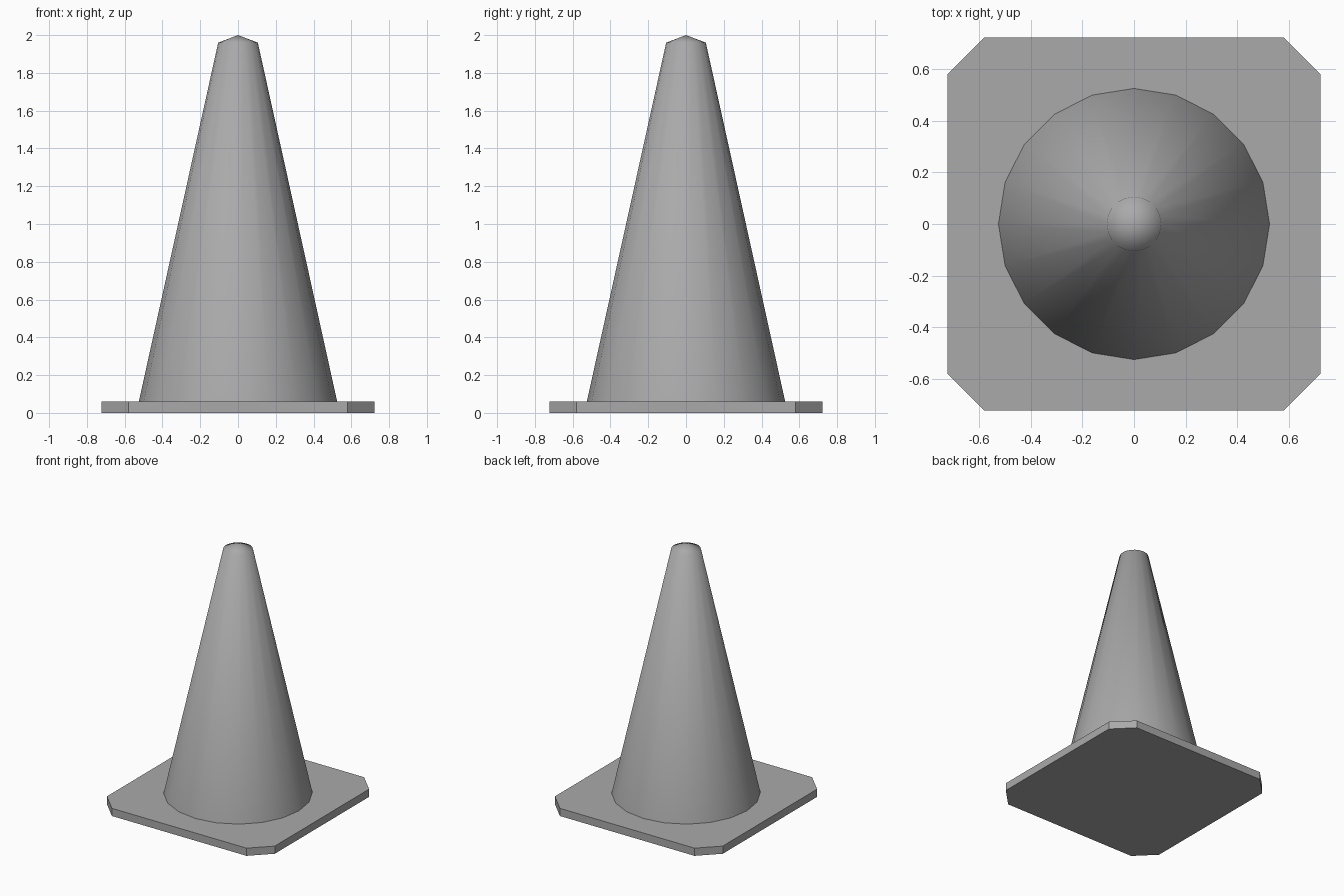
import bpy
import bmesh
from math import cos, sin, tau

cube = bpy.data.objects.get("Cube")
if cube:
    bpy.data.objects.remove(cube, do_unlink=True)

BASE_HALF, BASE_CUT, BASE_TOP = 0.723, 0.58, 0.06
SIDES = 20

# Single plain grey
grey = bpy.data.materials.new("plain_grey")
grey.use_nodes = True
grey.diffuse_color = (0.4, 0.4, 0.4, 1)
grey.node_tree.nodes["Principled BSDF"].inputs["Base Color"].default_value = grey.diffuse_color


def add_part(name, bm, smooth=False):
    bmesh.ops.recalc_face_normals(bm, faces=bm.faces)
    for face in bm.faces:
        face.smooth = smooth
    mesh = bpy.data.meshes.new(name)
    bm.to_mesh(mesh)
    bm.free()
    mesh.materials.append(grey)
    obj = bpy.data.objects.new(name, mesh)
    bpy.context.collection.objects.link(obj)
    return obj


# Square foot plate with cut corners
bm = bmesh.new()
outline = []
for sx, sy in ((1, 1), (-1, 1), (-1, -1), (1, -1)):
    corner = [(sx * BASE_HALF, sy * BASE_CUT), (sx * BASE_CUT, sy * BASE_HALF)]
    outline += corner if sx * sy > 0 else corner[::-1]
foot = bm.faces.new([bm.verts.new((x, y, 0)) for x, y in outline])
raised = bmesh.ops.extrude_face_region(bm, geom=[foot], use_keep_orig=True)
top_verts = [v for v in raised["geom"] if isinstance(v, bmesh.types.BMVert)]
bmesh.ops.translate(bm, verts=top_verts, vec=(0, 0, BASE_TOP))
add_part("base_plate", bm)

# Tapered body with a shallow domed tip
bm = bmesh.new()
rings = []
for radius, z in ((0.525, BASE_TOP), (0.105, 1.96)):
    rings.append([bm.verts.new((radius * cos(tau * i / SIDES), radius * sin(tau * i / SIDES), z))
                  for i in range(SIDES)])
apex = bm.verts.new((0, 0, 2))
lower, upper = rings
for i in range(SIDES):
    j = (i + 1) % SIDES
    bm.faces.new((lower[i], lower[j], upper[j], upper[i]))
    bm.faces.new((upper[i], upper[j], apex))
add_part("cone_body", bm, smooth=True)
